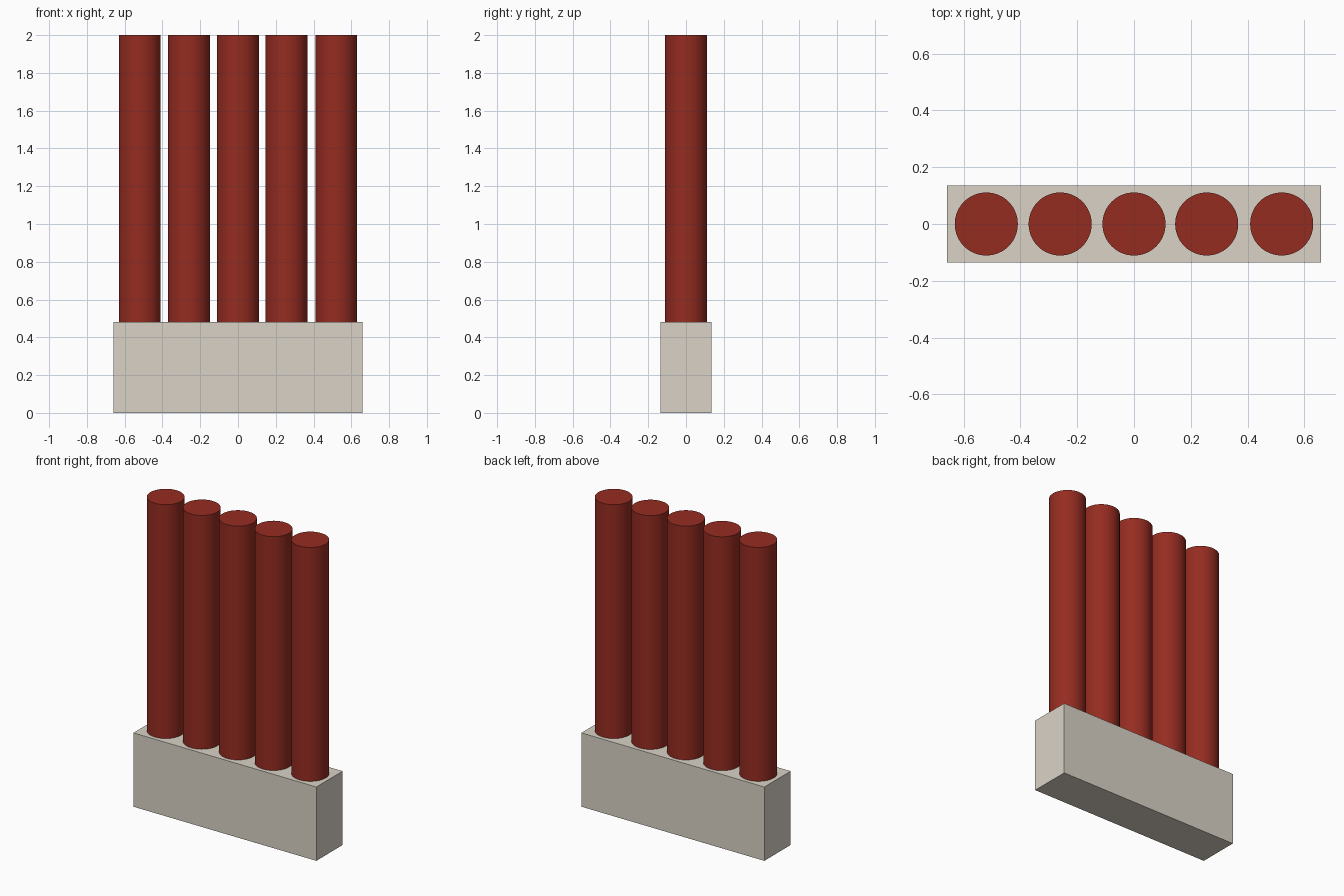
import bpy

if "Cube" in bpy.data.objects:
    bpy.data.objects.remove(bpy.data.objects["Cube"])

BASE_SIZE = (1.316, 0.27, 0.48)
TOP = 2.0
ROD_RADIUS = 0.111
ROD_X = (-0.52, -0.26, 0.0, 0.256, 0.52)


def make_material(name, color):
    mat = bpy.data.materials.new(name)
    mat.diffuse_color = color
    mat.use_nodes = True
    mat.node_tree.nodes["Principled BSDF"].inputs["Base Color"].default_value = mat.diffuse_color
    return mat


cream = make_material("cream", (0.70, 0.65, 0.57, 1))
red = make_material("dark_red", (0.30, 0.025, 0.015, 1))

# Rectangular base block
bpy.ops.mesh.primitive_cube_add(size=1, location=(0, 0, BASE_SIZE[2] / 2))
base = bpy.context.object
base.name = "base_block"
base.scale = BASE_SIZE
bpy.ops.object.transform_apply(location=False, rotation=False, scale=True)
base.data.materials.append(cream)

# Row of upright round rods standing on the base
rod_height = TOP - BASE_SIZE[2]
for i, x in enumerate(ROD_X, 1):
    bpy.ops.mesh.primitive_cylinder_add(
        vertices=64, radius=ROD_RADIUS, depth=rod_height,
        location=(x, 0, BASE_SIZE[2] + rod_height / 2))
    rod = bpy.context.object
    rod.name = f"rod_{i}"
    rod.data.materials.append(red)
    bpy.ops.object.shade_smooth_by_angle()
